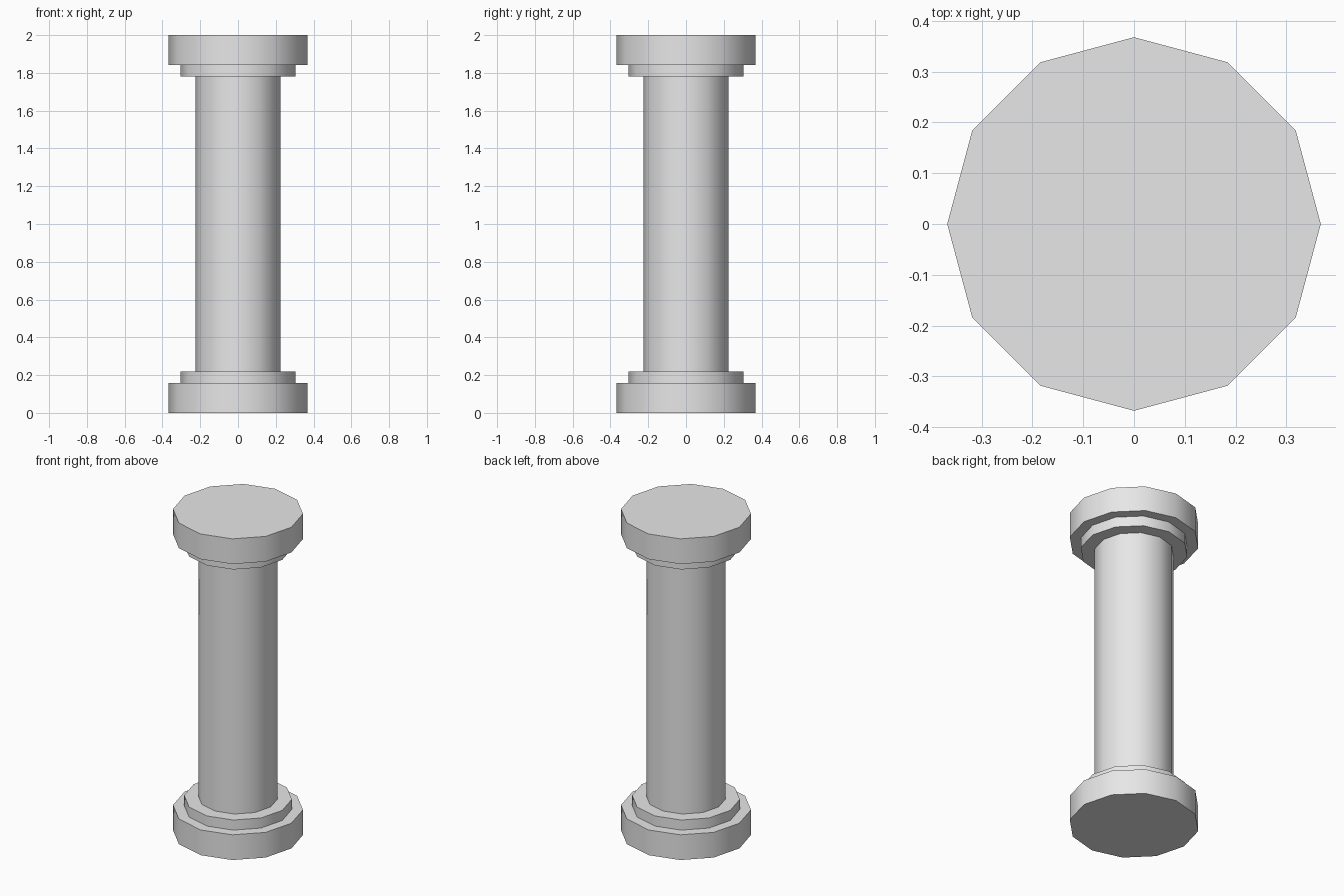
import bpy
import math

cube = bpy.data.objects.get("Cube")
if cube:
    bpy.data.objects.remove(cube, do_unlink=True)

SIDES = 12
HEIGHT = 2.0

# Plain grey stone
stone = bpy.data.materials.new("grey_stone")
stone.use_nodes = True
color = (0.8, 0.8, 0.8, 1.0)
stone.diffuse_color = color
stone.node_tree.nodes["Principled BSDF"].inputs["Base Color"].default_value = color


def drum(name, radius, bottom, top):
    """Twelve-sided drum with smooth sides and crisp rims."""
    bpy.ops.mesh.primitive_cylinder_add(
        vertices=SIDES, radius=radius, depth=top - bottom,
        location=(0, 0, (bottom + top) / 2))
    obj = bpy.context.object
    obj.name = name
    obj.data.materials.append(stone)
    bpy.ops.object.shade_smooth_by_angle(angle=math.radians(40))
    return obj


PLINTH_TOP = 0.157
COLLAR_TOP = 0.22

# Shaft between the two collars
drum("shaft", 0.225, COLLAR_TOP, HEIGHT - COLLAR_TOP)

# Stepped base, and the same steps mirrored as the capital
for name, radius, low, high in (("plinth", 0.368, 0, PLINTH_TOP),
                                ("collar", 0.305, PLINTH_TOP, COLLAR_TOP)):
    drum("base_" + name, radius, low, high)
    drum("capital_" + name, radius, HEIGHT - high, HEIGHT - low)
